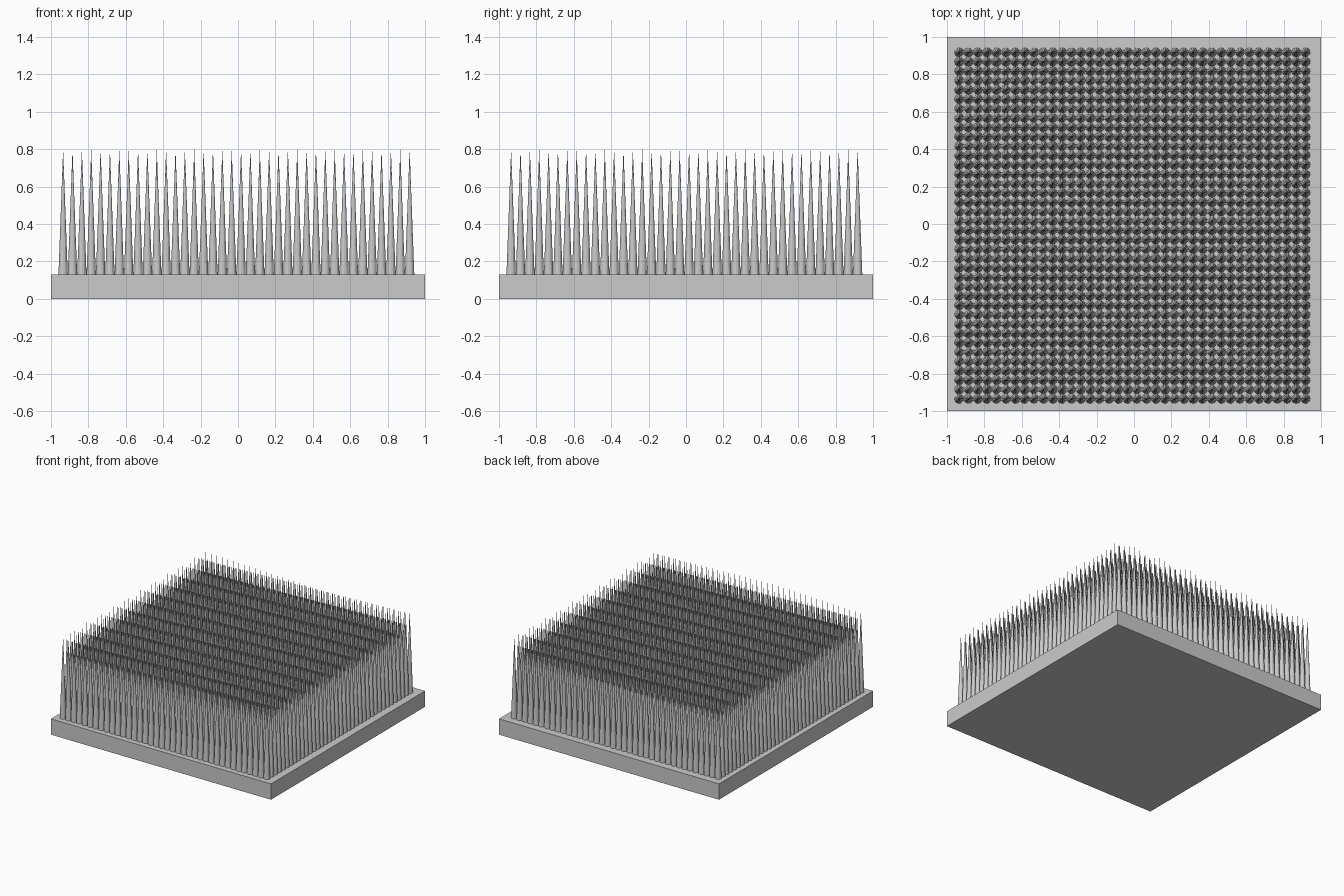
import bpy, bmesh
from mathutils import Matrix

cube = bpy.data.objects.get("Cube")
if cube:
    bpy.data.objects.remove(cube, do_unlink=True)

BASE_H, TIP_Z = 0.13, 0.8
COUNT, PITCH, START, RADIUS, SIDES = 38, 0.05007, -0.935, 0.025, 12

grey = bpy.data.materials.new("light_grey")
grey.use_nodes = True
colour = (0.6, 0.6, 0.6, 1)
grey.diffuse_color = colour
grey.node_tree.nodes["Principled BSDF"].inputs["Base Color"].default_value = colour


def add_object(name, bm):
    mesh = bpy.data.meshes.new(name)
    bm.to_mesh(mesh)
    bm.free()
    mesh.materials.append(grey)
    obj = bpy.data.objects.new(name, mesh)
    bpy.context.collection.objects.link(obj)
    return obj


# Square slab
bm = bmesh.new()
bmesh.ops.create_cube(bm, size=1, matrix=Matrix.Translation((0, 0, BASE_H / 2))
                      @ Matrix.Diagonal((2, 2, BASE_H, 1)))
add_object("base_slab", bm)

# One spike, repeated along both axes
bm = bmesh.new()
height = TIP_Z - BASE_H
bmesh.ops.create_cone(bm, cap_ends=True, segments=SIDES, radius1=RADIUS, radius2=0,
                      depth=height,
                      matrix=Matrix.Translation((START, START, BASE_H + height / 2)))
bmesh.ops.remove_doubles(bm, verts=bm.verts, dist=0.0001)
spikes = add_object("spikes", bm)
for axis in range(2):
    array = spikes.modifiers.new("grid_" + "xy"[axis], 'ARRAY')
    array.use_relative_offset = False
    array.use_constant_offset = True
    array.count = COUNT
    offset = [0, 0, 0]
    offset[axis] = PITCH
    array.constant_offset_displace = offset
